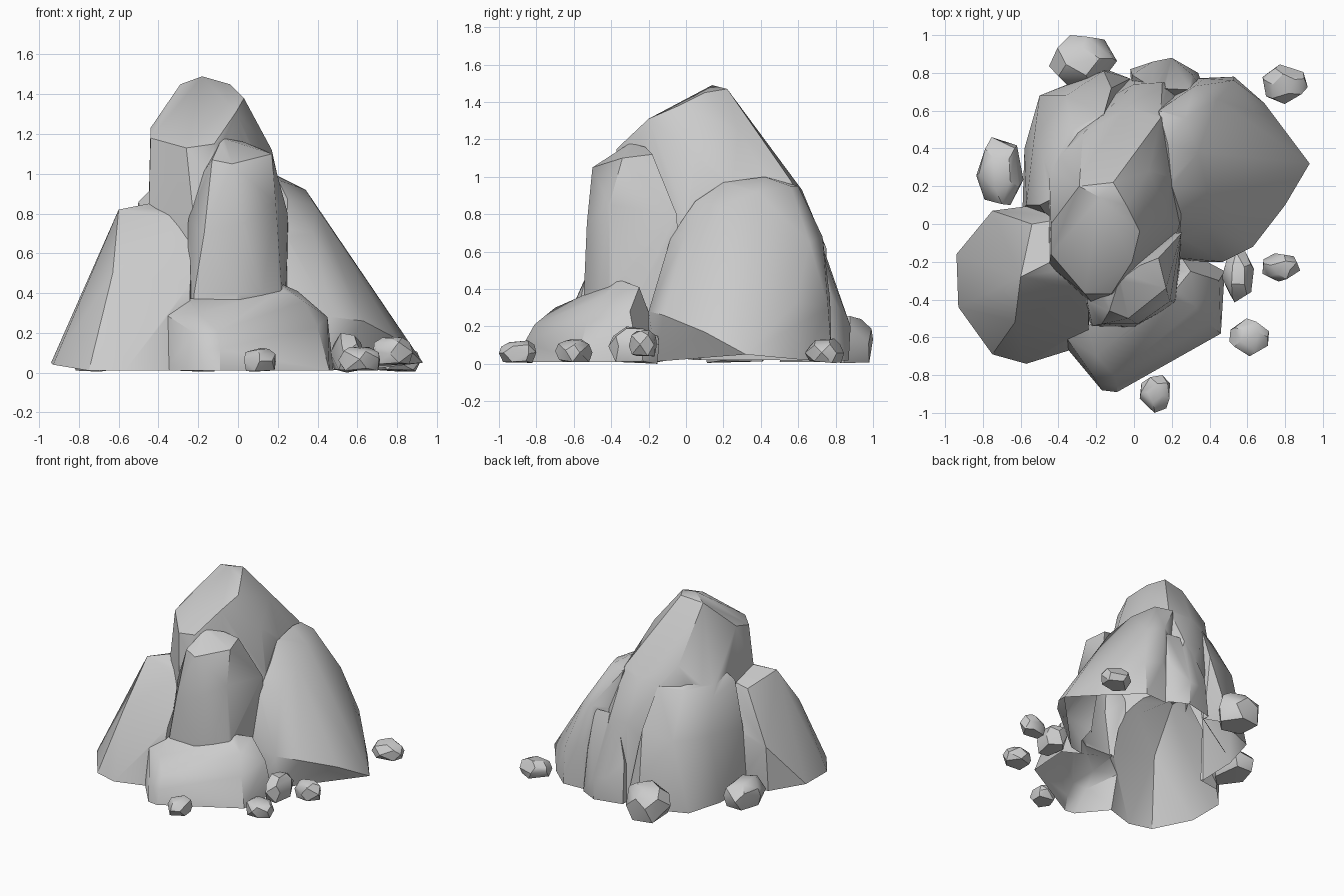
import bpy, bmesh, math, random
from mathutils import Vector

random.seed(4)
stone = bpy.data.materials.new("grey stone")
stone.diffuse_color = (0.6, 0.6, 0.6, 1)


def rock(name, pts):
    """Closed convex stone wrapped around a few corner points."""
    bm = bmesh.new()
    for p in pts:
        bm.verts.new(p)
    res = bmesh.ops.convex_hull(bm, input=bm.verts)
    loose = {g for g in res["geom_interior"] + res["geom_unused"]
             if isinstance(g, bmesh.types.BMVert)}
    bmesh.ops.delete(bm, geom=list(loose), context='VERTS')
    bmesh.ops.recalc_face_normals(bm, faces=bm.faces)
    me = bpy.data.meshes.new(name)
    bm.to_mesh(me)
    bm.free()
    me.materials.append(stone)
    ob = bpy.data.objects.new(name, me)
    bpy.context.collection.objects.link(ob)
    return ob


def smooth(ob):
    bpy.ops.object.select_all(action='DESELECT')
    ob.select_set(True)
    bpy.context.view_layer.objects.active = ob
    bpy.ops.object.shade_smooth_by_angle(angle=math.radians(32))


# Tall central spire with a slanted front cap
spire = rock("boulder_pile", [
    (-0.29, 0.20, 1.45), (-0.18, 0.14, 1.49), (-0.11, 0.22, 1.47), (-0.04, 0.10, 1.45),
    (0.03, -0.04, 1.38), (-0.01, -0.20, 1.31), (-0.12, -0.37, 1.15), (-0.26, -0.37, 1.13),
    (-0.44, -0.16, 1.18), (-0.44, 0.00, 1.23), (0.17, 0.05, 1.12), (0.14, 0.56, 0.98),
    (0.08, 0.28, 1.25), (0.00, 0.74, 0.62), (0.15, 0.75, 0.62),
    (-0.02, 0.62, 0.93), (-0.27, 0.48, 1.05), (-0.45, -0.22, 0.75), (-0.22, -0.42, 0.75),
    (0.24, 0.00, 0.80), (0.25, 0.60, 0.70), (-0.45, 0.30, 0.80),
    (-0.45, -0.15, 0.01), (-0.25, -0.42, 0.01), (0.20, -0.30, 0.01), (0.30, 0.10, 0.01),
    (0.30, 0.72, 0.01), (0.00, 0.78, 0.01), (-0.45, 0.50, 0.01)])

# Column leaning against the front of the spire
column = rock("front_column", [
    (-0.08, -0.30, 1.18), (0.03, -0.22, 1.16), (0.13, -0.18, 1.12), (0.17, -0.34, 1.10),
    (-0.03, -0.50, 1.05), (-0.13, -0.46, 1.07), (-0.18, -0.37, 1.00),
    (0.19, -0.41, 0.85), (0.02, -0.53, 0.75), (-0.17, -0.53, 0.70), (-0.25, -0.40, 0.77),
    (0.22, -0.40, 0.42), (0.25, -0.05, 0.80), (0.23, -0.42, 0.015), (0.00, -0.545, 0.40),
    (-0.22, -0.54, 0.40), (-0.05, -0.55, 0.015), (-0.25, -0.54, 0.015),
    (-0.26, -0.40, 0.015), (0.26, 0.00, 0.015), (-0.20, 0.00, 0.015)])

# Broad boulder on the left
left = rock("left_boulder", [
    (-0.60, -0.28, 0.82), (-0.40, -0.18, 0.86), (-0.24, -0.32, 0.78), (-0.42, 0.02, 0.80),
    (-0.54, 0.00, 0.76), (-0.63, -0.52, 0.50), (-0.75, 0.07, 0.38), (-0.52, 0.10, 0.45),
    (-0.94, -0.16, 0.05), (-0.93, -0.44, 0.04), (-0.75, -0.69, 0.01), (-0.57, -0.74, 0.01),
    (-0.25, -0.64, 0.01), (-0.24, -0.54, 0.45), (-0.75, 0.04, 0.02), (-0.50, 0.08, 0.02),
    (-0.20, -0.10, 0.01)])

# Low boulder at the front
front = rock("front_boulder", [
    (-0.36, -0.60, 0.29), (-0.25, -0.54, 0.37), (0.21, -0.36, 0.45), (0.30, -0.25, 0.41),
    (-0.20, -0.70, 0.30), (0.33, -0.44, 0.36), (-0.22, -0.80, 0.20), (-0.10, -0.81, 0.21),
    (0.40, -0.53, 0.23), (0.45, -0.30, 0.28), (-0.17, -0.85, 0.12), (-0.09, -0.86, 0.12),
    (-0.37, -0.64, 0.01), (-0.17, -0.88, 0.01), (-0.09, -0.89, 0.01), (0.46, -0.58, 0.01),
    (0.48, -0.25, 0.01), (0.20, -0.10, 0.01), (-0.25, -0.30, 0.01)])

# Broad boulder on the right, undercut at its foot
right = rock("right_boulder", [
    (0.18, 0.42, 1.00), (0.13, 0.60, 0.95), (0.20, 0.20, 0.97), (0.25, 0.05, 0.87),
    (0.24, -0.08, 0.68), (0.34, 0.38, 0.92), (0.27, 0.56, 0.95), (0.39, 0.18, 0.84),
    (0.38, 0.00, 0.70), (0.57, 0.30, 0.57), (0.44, 0.66, 0.65), (0.32, 0.73, 0.68),
    (0.64, 0.59, 0.33), (0.53, 0.76, 0.30), (0.37, 0.77, 0.35), (0.70, 0.58, 0.20),
    (0.63, -0.12, 0.26), (0.47, -0.20, 0.28), (0.80, 0.10, 0.17), (0.24, -0.18, 0.30),
    (0.46, -0.16, 0.012), (0.93, 0.32, 0.05), (0.73, 0.42, 0.02), (0.69, 0.64, 0.02),
    (0.53, 0.78, 0.02), (0.30, 0.77, 0.02), (0.22, -0.20, 0.012)])

# Rounded boulder at the back left
back_left = rock("back_left_boulder", [
    (-0.16, 0.58, 0.90), (-0.28, 0.30, 0.98), (-0.40, 0.15, 0.96), (-0.33, 0.50, 0.88),
    (-0.50, 0.10, 0.86), (-0.48, 0.35, 0.80), (-0.12, 0.72, 0.60), (-0.36, 0.68, 0.55),
    (-0.53, 0.45, 0.55), (-0.57, 0.10, 0.50), (-0.16, 0.81, 0.25), (-0.50, 0.68, 0.02),
    (-0.58, 0.40, 0.02), (-0.59, 0.08, 0.02), (-0.15, 0.82, 0.02), (-0.02, 0.77, 0.02),
    (-0.40, -0.05, 0.02)])

# Stone filling the gap at the back
back = rock("back_boulder", [
    (-0.01, 0.79, 0.34), (0.10, 0.72, 0.66), (0.30, 0.71, 0.65), (0.31, 0.79, 0.34),
    (0.20, 0.88, 0.20), (0.10, 0.86, 0.21), (0.38, 0.68, 0.40), (-0.02, 0.82, 0.018),
    (0.20, 0.87, 0.018), (0.34, 0.80, 0.018), (0.40, 0.50, 0.018), (0.00, 0.50, 0.018)])

# Weld the big stones into one outer shell
parts = [column, left, front, right, back_left, back]
for p in parts:
    mod = spire.modifiers.new(p.name, 'BOOLEAN')
    mod.operation, mod.solver, mod.object = 'UNION', 'EXACT', p
shell = bpy.data.meshes.new_from_object(
    spire.evaluated_get(bpy.context.evaluated_depsgraph_get()))
spire.modifiers.clear()
spire.data = shell
for p in parts:
    bpy.data.objects.remove(p)

# Open the underside
bm = bmesh.new()
bm.from_mesh(shell)
under = [f for f in bm.faces
         if max(v.co.z for v in f.verts) < 0.06
         or (f.normal.z < -0.9 and f.calc_center_median().z < 0.08)]
bmesh.ops.delete(bm, geom=under, context='FACES')
bm.to_mesh(shell)
bm.free()
smooth(spire)


def pebble(name, centre, size, turn):
    """Small chipped stone: jittered rings fitted to a size."""
    pts = []
    for z, r, n in ((-1, 0.85, 5), (-0.1, 1.0, 6), (0.6, 0.88, 5), (1, 0.5, 4)):
        for i in range(n):
            a = math.tau * i / n + turn + random.uniform(-0.25, 0.25)
            pts.append([r * math.cos(a), r * math.sin(a), z + random.uniform(-0.12, 0.12)])
    for k in range(3):
        lo, hi = min(p[k] for p in pts), max(p[k] for p in pts)
        for p in pts:
            p[k] = centre[k] + size[k] * ((p[k] - lo) / (hi - lo) - 0.5)
    smooth(rock(name, [Vector(p) for p in pts]))


# Loose stones scattered around the foot
for i, (c, s) in enumerate([
        ((-0.27, 0.86, 0.13), (0.36, 0.28, 0.25)), ((-0.71, 0.28, 0.10), (0.25, 0.36, 0.19)),
        ((0.80, 0.74, 0.07), (0.24, 0.21, 0.13)), ((0.78, -0.23, 0.11), (0.20, 0.15, 0.14)),
        ((0.61, -0.60, 0.07), (0.21, 0.20, 0.12)), ((0.11, -0.90, 0.065), (0.16, 0.20, 0.12)),
        ((0.55, -0.28, 0.10), (0.17, 0.27, 0.20))]):
    pebble(f"loose_stone_{i + 1}", c, s, i * 0.9)
